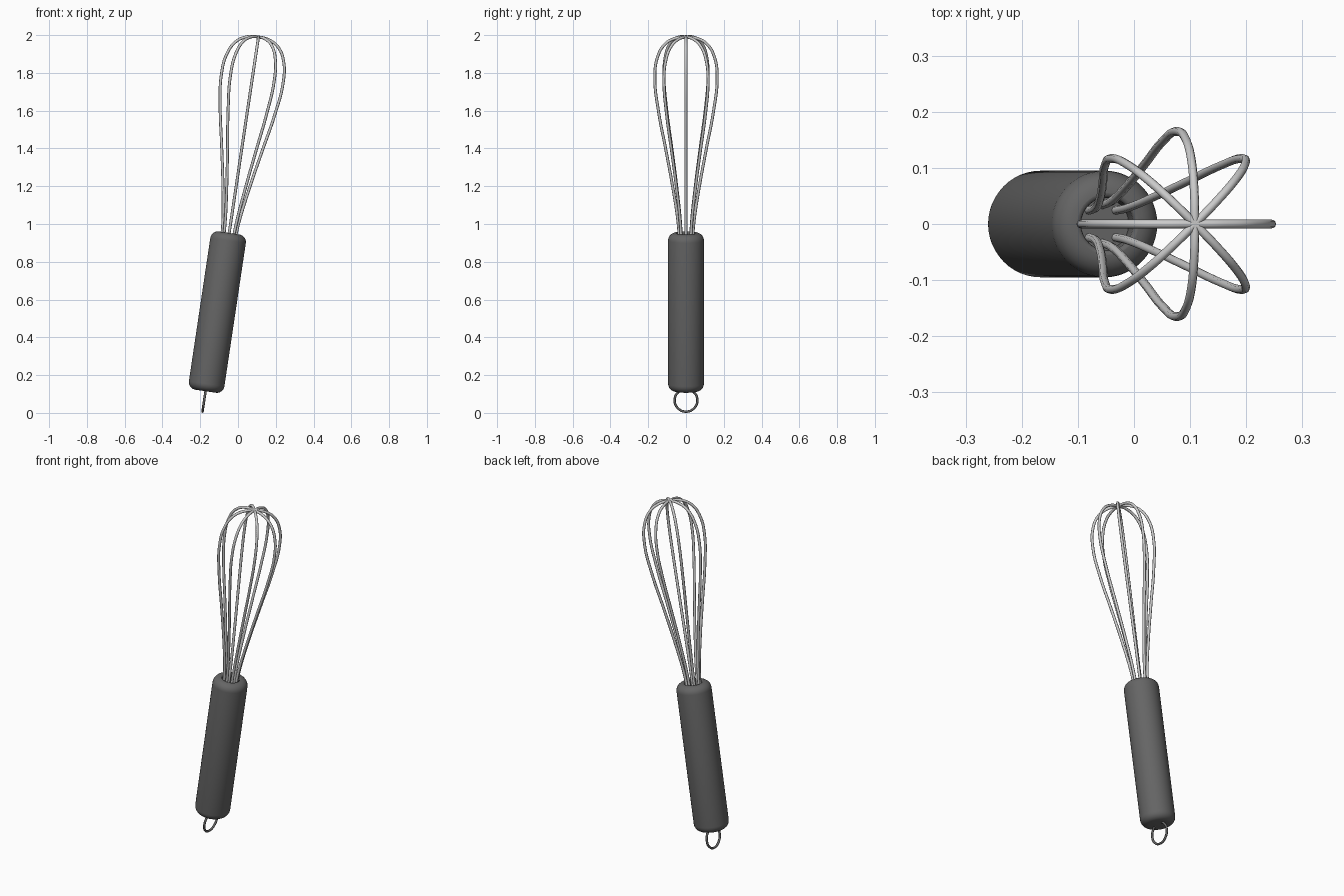
import bpy, math
from mathutils import Matrix

if "Cube" in bpy.data.objects:
    bpy.data.objects.remove(bpy.data.objects["Cube"])

# Whole whisk leans towards +x around a pivot on the ground
LEAN = Matrix.Translation((-0.189, 0, 0)) @ Matrix.Rotation(math.radians(8.5), 4, 'Y')


def material(name, value):
    m = bpy.data.materials.new(name)
    m.diffuse_color = (value, value, value, 1)
    m.use_nodes = True
    m.node_tree.nodes["Principled BSDF"].inputs["Base Color"].default_value = m.diffuse_color
    return m


DARK = material("dark_grip", 0.13)
STEEL = material("steel", 0.6)


def finish(ob, mat, angle=40):
    ob.data.materials.append(mat)
    ob.matrix_world = LEAN
    bpy.ops.object.select_all(action='DESELECT')
    ob.select_set(True)
    bpy.context.view_layer.objects.active = ob
    if ob.type == 'CURVE':
        bpy.ops.object.convert(target='MESH')
        ob = bpy.context.object
    bpy.ops.object.shade_smooth_by_angle(angle=math.radians(angle))


def lathe(name, profile, mat, sides=48):
    verts, faces = [], []
    n = len(profile)
    for i in range(sides):
        a = 2 * math.pi * i / sides
        verts += [(r * math.cos(a), r * math.sin(a), z) for r, z in profile]
    for i in range(sides):
        j = (i + 1) % sides
        faces += [(i * n + k, j * n + k, j * n + k + 1, i * n + k + 1) for k in range(n - 1)]
    faces.append([i * n for i in reversed(range(sides))])
    faces.append([i * n + n - 1 for i in range(sides)])
    me = bpy.data.meshes.new(name)
    me.from_pydata(verts, [], faces)
    ob = bpy.data.objects.new(name, me)
    bpy.context.collection.objects.link(ob)
    finish(ob, mat)


def tube(name, points, radius, mat, closed=False):
    cu = bpy.data.curves.new(name, 'CURVE')
    cu.dimensions = '3D'
    cu.bevel_depth = radius
    cu.bevel_resolution = 2
    cu.resolution_u = 8
    cu.use_fill_caps = True
    sp = cu.splines.new('BEZIER')
    sp.bezier_points.add(len(points) - 1)
    for bp, p in zip(sp.bezier_points, points):
        bp.co = p
        bp.handle_left_type = bp.handle_right_type = 'AUTO'
    sp.use_cyclic_u = closed
    ob = bpy.data.objects.new(name, cu)
    bpy.context.collection.objects.link(ob)
    finish(ob, mat, 60)


def arc(cr, cz, rad, a0, a1, steps=6):
    out = []
    for i in range(steps + 1):
        a = math.radians(a0 + (a1 - a0) * i / steps)
        out.append((cr + rad * math.cos(a), cz + rad * math.sin(a)))
    return out


# Handle: rounded ends, with a socket in the top for the wires
lathe("handle", arc(0.055, 0.156, 0.040, -90, 0) + arc(0.055, 0.923, 0.040, 0, 90)
      + arc(0.055, 0.955, 0.008, 90, 180, 3) + [(0.047, 0.900)], DARK)

# Hanging ring
tube("hanging_ring", [(0, 0.060 * math.cos(a), 0.067 + 0.060 * math.sin(a))
                      for a in (math.pi * i / 4 for i in range(8))], 0.0065, DARK, True)

# Four crossing wire loops
half = [(0.034, 0.895), (0.041, 1.01), (0.071, 1.213), (0.108, 1.415), (0.146, 1.617),
        (0.165, 1.79), (0.152, 1.90), (0.113, 1.972), (0.058, 2.005)]
loop = half + [(0, 2.012)] + [(-r, z) for r, z in reversed(half)]
for k in range(4):
    a = k * math.pi / 4
    tube(f"wire_loop_{k + 1}", [(r * math.cos(a), r * math.sin(a), z) for r, z in loop],
         0.0078, STEEL)
